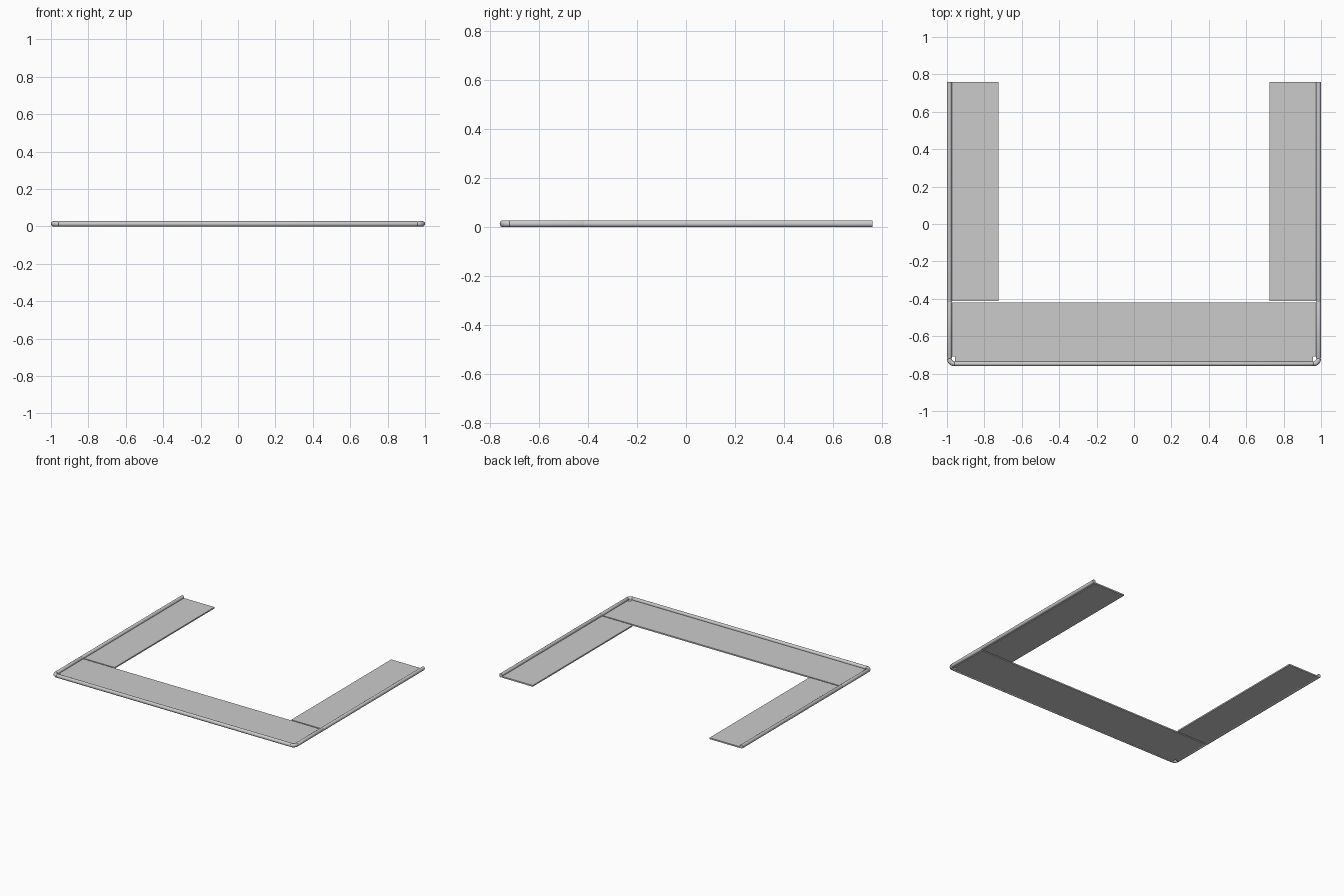
import bpy, bmesh
from math import sin, cos, pi, radians
from mathutils import Vector

if "Cube" in bpy.data.objects:
    bpy.data.objects.remove(bpy.data.objects["Cube"])

HX, HY = 1.0, 0.76          # outer half sizes
H = 0.028                   # trim height
RW, RH = 0.013, H / 2       # trim cross-section radii
T = 0.01                    # panel thickness
EX, EY = HX - RW, HY - RW   # trim centre lines
CR = 0.027                  # corner bend radius
JOINT = -0.416              # seam between front panel and arms


def finish(name, bm, mirror=False, smooth=False):
    bmesh.ops.recalc_face_normals(bm, faces=bm.faces)
    me = bpy.data.meshes.new(name)
    bm.to_mesh(me)
    bm.free()
    ob = bpy.data.objects.new(name, me)
    bpy.context.collection.objects.link(ob)
    if mirror:
        m = ob.modifiers.new("mirror", "MIRROR")
        m.use_mirror_merge = False
    if smooth:
        bpy.ops.object.select_all(action="DESELECT")
        ob.select_set(True)
        bpy.context.view_layer.objects.active = ob
        bpy.ops.object.shade_smooth_by_angle(angle=radians(40))
    return ob


def panel(name, outline, mirror=False):
    bm = bmesh.new()
    face = bm.faces.new([bm.verts.new((x, y, 0)) for x, y in outline])
    ext = bmesh.ops.extrude_face_region(bm, geom=[face])["geom"]
    bmesh.ops.translate(bm, vec=(0, 0, T),
                        verts=[v for v in ext if isinstance(v, bmesh.types.BMVert)])
    return finish(name, bm, mirror)


def trim(name, path, mirror=False, sides=16):
    """Sweep the round trim section along path entries (x, y, scale)."""
    bm = bmesh.new()
    pts = [Vector((x, y, 0)) for x, y, _ in path]
    rings = []
    for i, p in enumerate(pts):
        d = (pts[min(i + 1, len(pts) - 1)] - pts[max(i - 1, 0)]).normalized()
        n = Vector((-d.y, d.x, 0))
        s = path[i][2]
        rings.append([bm.verts.new(p + n * RW * s * cos(2 * pi * k / sides)
                                   + Vector((0, 0, RH + RH * s * sin(2 * pi * k / sides))))
                      for k in range(sides)])
    for a, b in zip(rings, rings[1:]):
        for k in range(sides):
            j = (k + 1) % sides
            bm.faces.new((a[k], a[j], b[j], b[k]))
    bm.faces.new(rings[0])
    bm.faces.new(rings[-1])
    return finish(name, bm, mirror, True)


# Front panel with small notched corners
nx, ny, px, py = 0.957, -0.709, 0.978, -0.736
panel("front_panel", [(-nx, py), (nx, py), (nx, ny), (px, ny), (px, -0.42),
                      (-px, -0.42), (-px, ny), (-nx, ny)])

# Side arms
panel("side_arm_panel", [(0.725, -0.411), (px, -0.411), (px, HY), (0.725, HY)], True)

# Straight edge trims, slightly eased where they meet
e = 0.004
fx, fy = EX - CR, -EY + CR
trim("front_trim", [(-fx, -EY, .85), (-fx + e, -EY, 1), (fx - e, -EY, 1), (fx, -EY, .85)])
trim("front_side_trim", [(EX, fy, .85), (EX, fy + e, 1),
                         (EX, JOINT - e, 1), (EX, JOINT, .9)], True)
trim("arm_side_trim", [(EX, JOINT, .9), (EX, JOINT + e, 1), (EX, HY, 1)], True)

# Rounded corner trims
arc = []
for i in range(11):
    a = -pi / 2 + pi / 2 * i / 10
    arc.append((fx + CR * cos(a), fy + CR * sin(a), .85 if i in (0, 10) else 1))
trim("corner_trim", arc, True)
